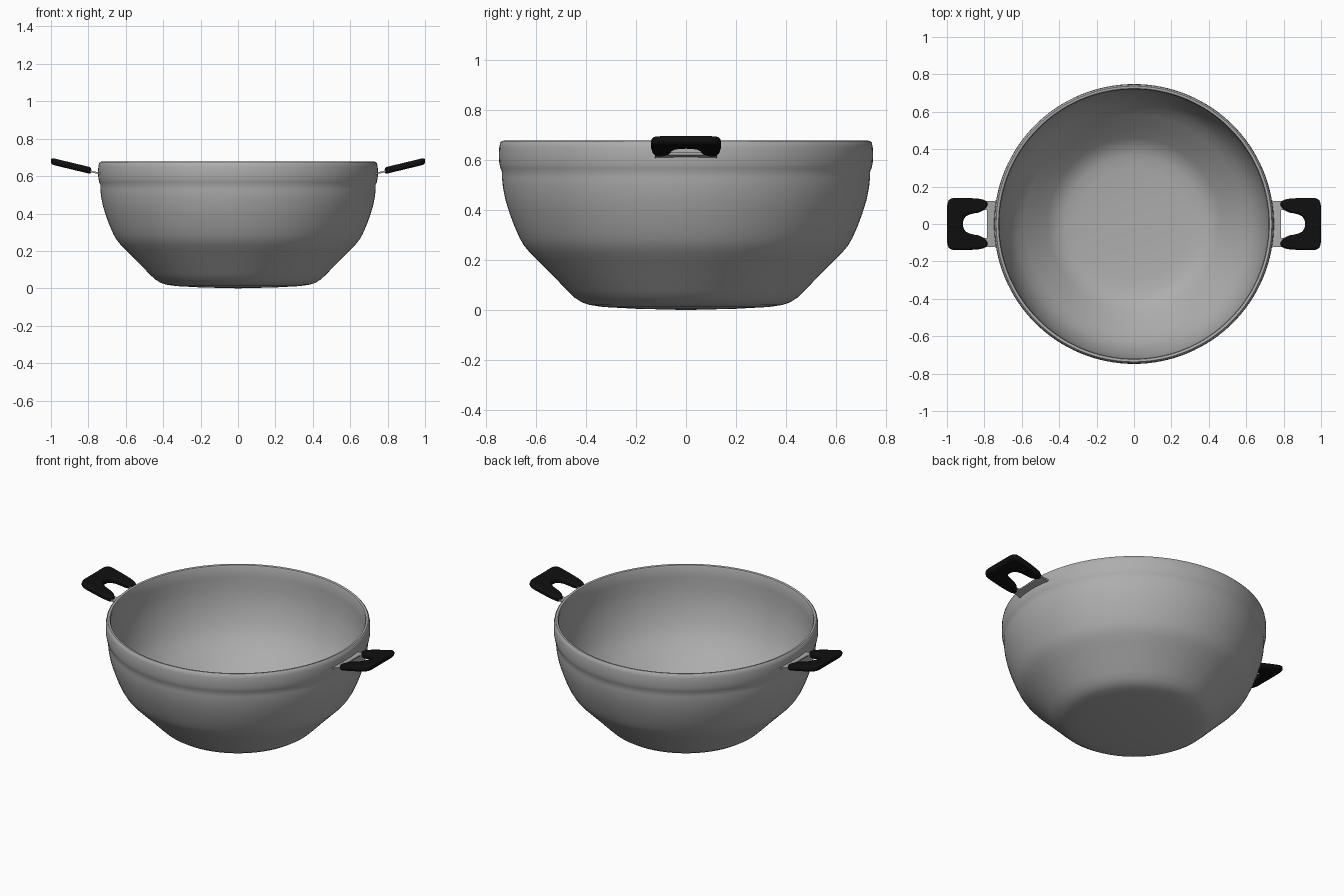
import bpy, bmesh, math

if "Cube" in bpy.data.objects:
    bpy.data.objects.remove(bpy.data.objects["Cube"])


def material(name, rgb):
    m = bpy.data.materials.new(name)
    m.diffuse_color = (*rgb, 1)
    m.use_nodes = True
    m.node_tree.nodes["Principled BSDF"].inputs["Base Color"].default_value = m.diffuse_color
    return m


steel = material("brushed steel", (0.42, 0.42, 0.42))
black = material("black plastic", (0.005, 0.005, 0.005))


def finish(bm, name, mat, angle=35):
    bmesh.ops.remove_doubles(bm, verts=bm.verts, dist=1e-5)
    bmesh.ops.recalc_face_normals(bm, faces=bm.faces)
    me = bpy.data.meshes.new(name)
    bm.to_mesh(me)
    bm.free()
    me.materials.append(mat)
    ob = bpy.data.objects.new(name, me)
    bpy.context.collection.objects.link(ob)
    bpy.ops.object.select_all(action='DESELECT')
    ob.select_set(True)
    bpy.context.view_layer.objects.active = ob
    bpy.ops.object.shade_smooth_by_angle(angle=math.radians(angle))
    return ob


def lathe(name, profile, mat, seg=128):
    bm = bmesh.new()
    rings = []
    for r, z in profile:
        rings.append([bm.verts.new((r * math.cos(2 * math.pi * i / seg),
                                    r * math.sin(2 * math.pi * i / seg), z)) for i in range(seg)])
    for a, b in zip(rings, rings[1:]):
        for i in range(seg):
            j = (i + 1) % seg
            bm.faces.new((a[i], a[j], b[j], b[i]))
    return finish(bm, name, mat)


# Deep pan: outer wall, rolled rim, inner wall
lathe("pan_body", [
    (0, 0.0), (0.2, 0.005), (0.33, 0.012), (0.385, 0.02), (0.415, 0.03), (0.445, 0.049),
    (0.475, 0.078), (0.53, 0.135), (0.59, 0.195), (0.625, 0.23), (0.648, 0.258), (0.665, 0.287),
    (0.685, 0.332), (0.705, 0.385), (0.722, 0.44), (0.732, 0.49), (0.736, 0.53), (0.736, 0.553),
    (0.742, 0.566), (0.747, 0.59), (0.748, 0.62), (0.747, 0.65), (0.743, 0.67), (0.737, 0.676),
    (0.73, 0.677), (0.724, 0.674), (0.72, 0.665), (0.72, 0.6), (0.718, 0.53), (0.711, 0.47),
    (0.695, 0.40), (0.67, 0.33), (0.635, 0.265), (0.585, 0.21), (0.52, 0.145), (0.46, 0.087),
    (0.42, 0.055), (0.37, 0.037), (0.3, 0.028), (0.15, 0.021), (0, 0.019)], steel)


def plate(name, half, side, height, thick, mat):
    """Mirror a half outline in y and extrude it along a plane tilted up and outward."""
    outline = half + [(x, -y) for x, y in reversed(half) if y > 0]
    bm = bmesh.new()
    low, high = [[bm.verts.new((side * x, y, height + 0.24 * (x - 0.79) + s * thick / 2))
                  for x, y in outline] for s in (-1, 1)]
    bm.faces.new(low)
    bm.faces.new(high)
    for i in range(len(outline)):
        j = (i + 1) % len(outline)
        bm.faces.new((low[i], low[j], high[j], high[i]))
    return finish(bm, name, mat)


grip = [(0.915, 0), (0.912, 0.022), (0.9, 0.04), (0.88, 0.051), (0.855, 0.057), (0.83, 0.061),
        (0.81, 0.07), (0.794, 0.084), (0.784, 0.1), (0.784, 0.112), (0.79, 0.122), (0.805, 0.13),
        (0.83, 0.135), (0.88, 0.139), (0.955, 0.14), (0.976, 0.137), (0.99, 0.128),
        (0.997, 0.113), (1.0, 0.09), (1.0, 0)]
bracket = [(0.785, 0), (0.785, 0.075), (0.85, 0.075), (0.85, 0.12), (0.725, 0.125)]

for side, label in ((1, "right"), (-1, "left")):
    # Black loop grip with rounded edges
    ob = plate(label + "_handle", grip, side, 0.63, 0.036, black)
    bev = ob.modifiers.new("round", 'BEVEL')
    bev.width = 0.013
    bev.segments = 3
    bev.limit_method = 'ANGLE'
    bev.angle_limit = math.radians(60)
    bev.use_clamp_overlap = False
    # Steel bracket joining grip to pan
    plate(label + "_bracket", bracket, side, 0.626, 0.009, steel)
